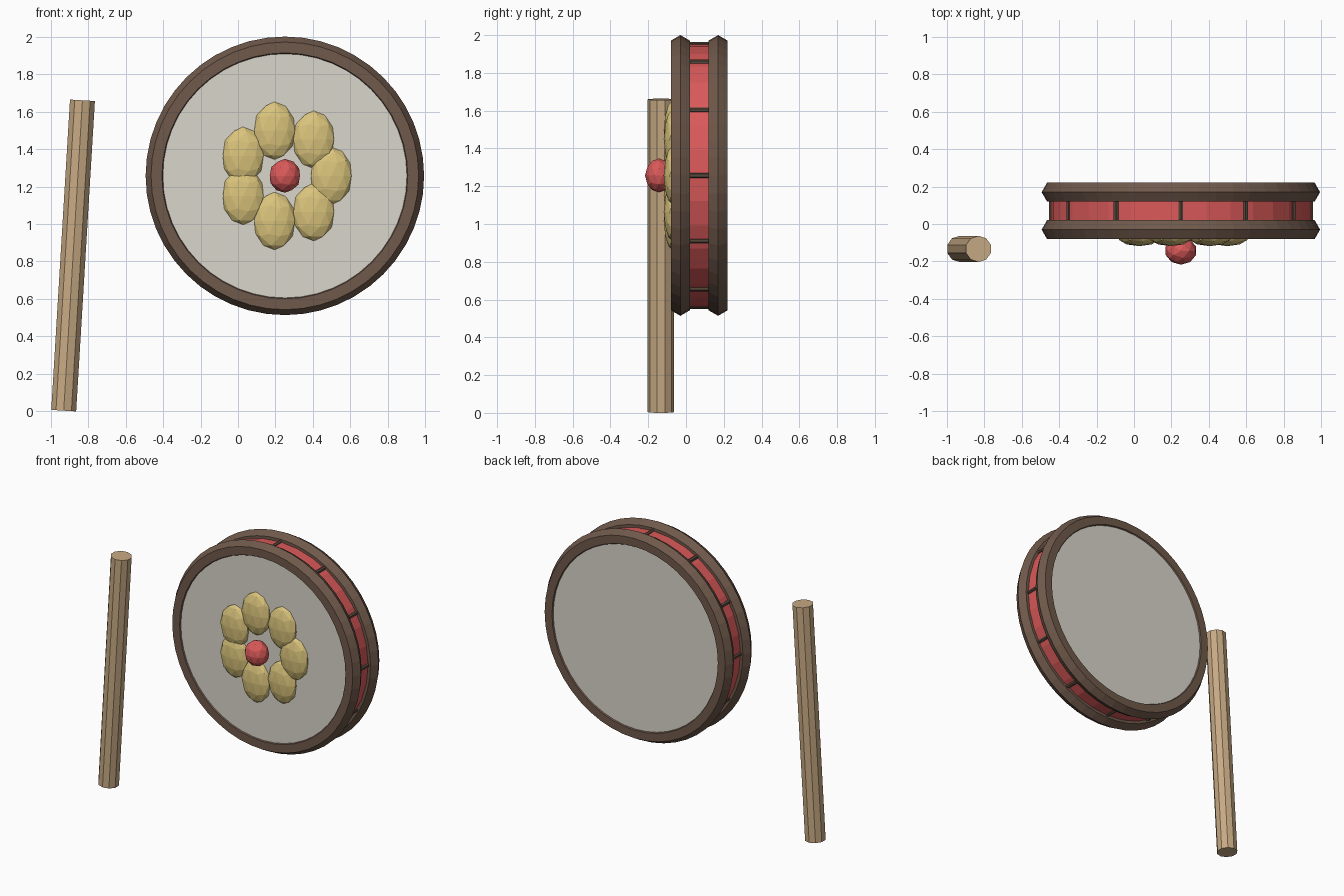
import bpy
from math import pi, sin, cos, tau
from mathutils import Vector

if "Cube" in bpy.data.objects:
    bpy.data.objects.remove(bpy.data.objects["Cube"])

CX, CY, CZ = 0.25, 0.07, 1.257   # drum centre


def material(name, color):
    m = bpy.data.materials.new(name)
    m.diffuse_color = (*color, 1)
    m.use_nodes = True
    m.node_tree.nodes["Principled BSDF"].inputs["Base Color"].default_value = m.diffuse_color
    return m


BROWN = material("dark_wood", (0.16, 0.10, 0.07))
RED = material("red_paint", (0.70, 0.10, 0.10))
SKIN = material("hide", (0.70, 0.67, 0.60))
GOLD = material("gold_paint", (0.70, 0.55, 0.20))
WOOD = material("light_wood", (0.57, 0.40, 0.23))
CORD = material("cord", (0.09, 0.065, 0.045))


def finish(name, mat):
    ob = bpy.context.object
    ob.name = name
    ob.data.materials.append(mat)
    return ob


def rod(name, a, b, radius, sides, mat):
    a, b = Vector(a), Vector(b)
    d = b - a
    bpy.ops.mesh.primitive_cylinder_add(vertices=sides, radius=radius, depth=d.length, location=(a + b) / 2)
    ob = finish(name, mat)
    ob.rotation_euler = (0, 0, 0)
    ob.rotation_mode = 'QUATERNION'
    ob.rotation_quaternion = Vector((0, 0, 1)).rotation_difference(d)
    return ob


def bead(name, loc, scale, mat):
    bpy.ops.mesh.primitive_ico_sphere_add(subdivisions=2, radius=1, location=loc)
    finish(name, mat).scale = scale


# Drum shell
rod("shell", (CX, -0.05, CZ), (CX, 0.19, CZ), 0.695, 32, RED)

# Rims and skins on both sides
for side, s in (("front", -1), ("back", 1)):
    bpy.ops.mesh.primitive_torus_add(
        major_segments=48, minor_segments=6, major_radius=0.685, minor_radius=0.058,
        location=(CX, CY + s * 0.10, CZ), rotation=(pi / 2, 0, 0))
    finish(side + "_rim", BROWN)
    rod(side + "_skin", (CX, CY + s * 0.11, CZ), (CX, CY + s * 0.142, CZ), 0.66, 48, SKIN)

# Cords across the shell
for i in range(12):
    a = tau * i / 12
    x, z = CX + 0.692 * cos(a), CZ + 0.692 * sin(a)
    rod(f"cord_{i + 1}", (x, -0.03, z), (x, 0.17, z), 0.014, 6, CORD)

# Flower on the front skin
for i in range(7):
    a = tau * i / 7
    bead(f"petal_{i + 1}", (CX + 0.247 * cos(a), -0.07, CZ + 0.247 * sin(a)), (0.1136, 0.048, 0.155), GOLD)
bead("flower_centre", (CX, -0.143, CZ), (0.085, 0.074, 0.09), RED)

# Drumstick
rod("drumstick", (-0.93, -0.133, 0.004), (-0.83, -0.133, 1.66), 0.07, 10, WOOD)
